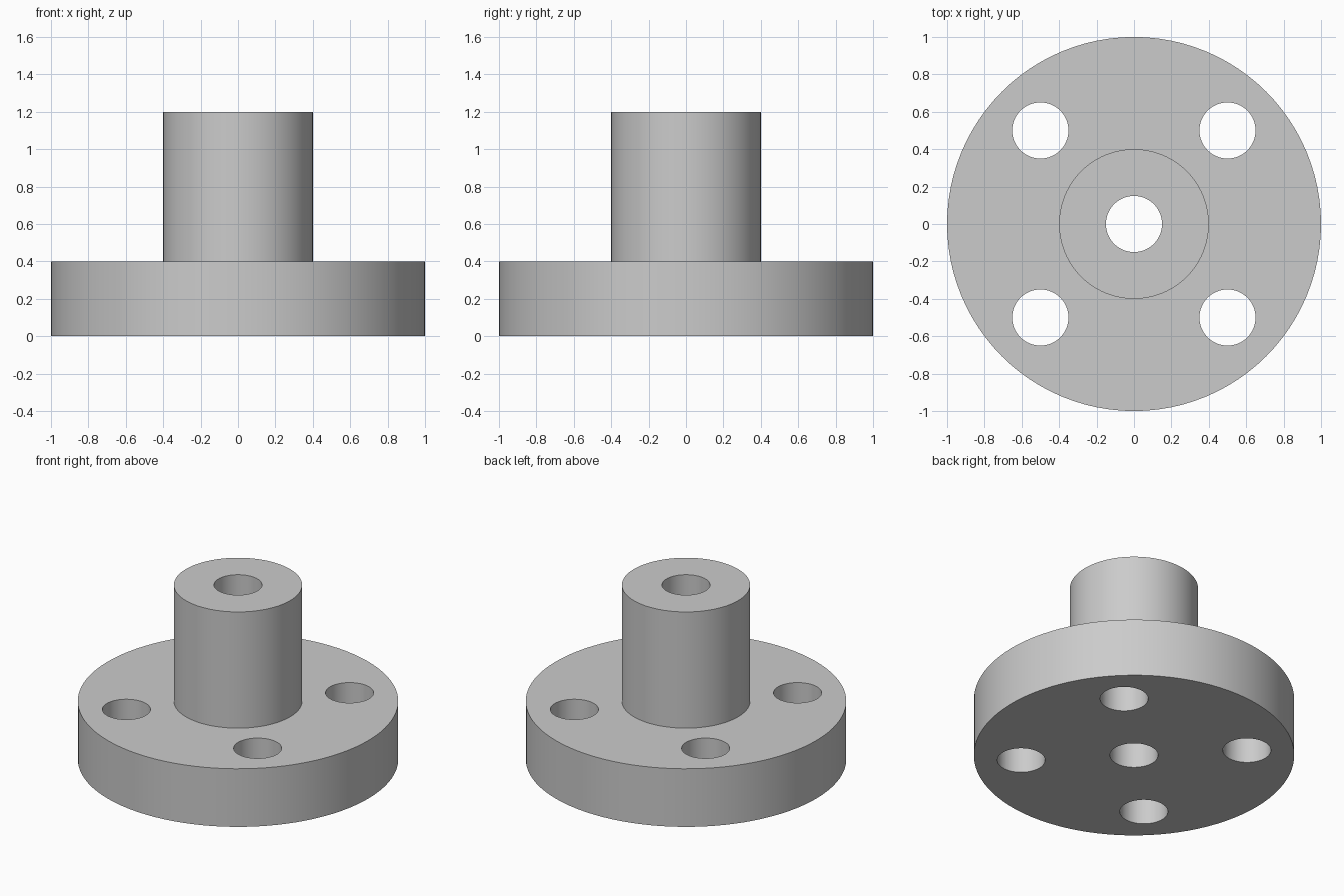
import bpy
import bmesh
from math import pi
from mathutils import Matrix, Vector

cube = bpy.data.objects.get("Cube")
if cube:
    bpy.data.objects.remove(cube, do_unlink=True)

FLANGE_R, FLANGE_H = 1.0, 0.4
HUB_R, HUB_TOP = 0.4, 1.2
HOLE_R, HOLE_OFFSET = 0.15, 0.5
SEGMENTS = 96

# Plain grey metal
metal = bpy.data.materials.new("grey_metal")
metal.use_nodes = True
grey = (0.6, 0.6, 0.6, 1.0)
metal.diffuse_color = grey
metal.node_tree.nodes["Principled BSDF"].inputs["Base Color"].default_value = grey


def add_object(name, bm):
    bmesh.ops.recalc_face_normals(bm, faces=bm.faces)
    mesh = bpy.data.meshes.new(name)
    bm.to_mesh(mesh)
    bm.free()
    mesh.materials.append(metal)
    obj = bpy.data.objects.new(name, mesh)
    bpy.context.collection.objects.link(obj)
    return obj


# Flange, hub and central bore: one closed profile turned about z
profile = [(HOLE_R, 0), (FLANGE_R, 0), (FLANGE_R, FLANGE_H),
           (HUB_R, FLANGE_H), (HUB_R, HUB_TOP), (HOLE_R, HUB_TOP)]
bm = bmesh.new()
ring = [bm.verts.new((r, 0, z)) for r, z in profile]
edges = [bm.edges.new((a, b)) for a, b in zip(ring, ring[1:] + ring[:1])]
bmesh.ops.spin(bm, geom=ring + edges, cent=(0, 0, 0), axis=(0, 0, 1),
               angle=2 * pi, steps=SEGMENTS, use_merge=True)
bmesh.ops.remove_doubles(bm, verts=bm.verts, dist=0.0001)
flange = add_object("flanged_hub", bm)

# Four bolt holes through the flange
bm = bmesh.new()
for sx in (-1, 1):
    for sy in (-1, 1):
        centre = Vector((sx * HOLE_OFFSET, sy * HOLE_OFFSET, FLANGE_H / 2))
        bmesh.ops.create_cone(bm, cap_ends=True, segments=64,
                              radius1=HOLE_R, radius2=HOLE_R, depth=FLANGE_H * 2,
                              matrix=Matrix.Translation(centre))
cutter = add_object("bolt_hole_cutter", bm)
cutter.hide_render = True

holes = flange.modifiers.new("bolt_holes", "BOOLEAN")
holes.operation = "DIFFERENCE"
holes.solver = "EXACT"
holes.object = cutter

bpy.ops.object.select_all(action="DESELECT")
flange.select_set(True)
bpy.context.view_layer.objects.active = flange
bpy.ops.object.modifier_apply(modifier=holes.name)
bpy.data.objects.remove(cutter, do_unlink=True)

# Smooth round walls, crisp rims
bpy.ops.object.shade_smooth_by_angle(angle=pi / 6)
